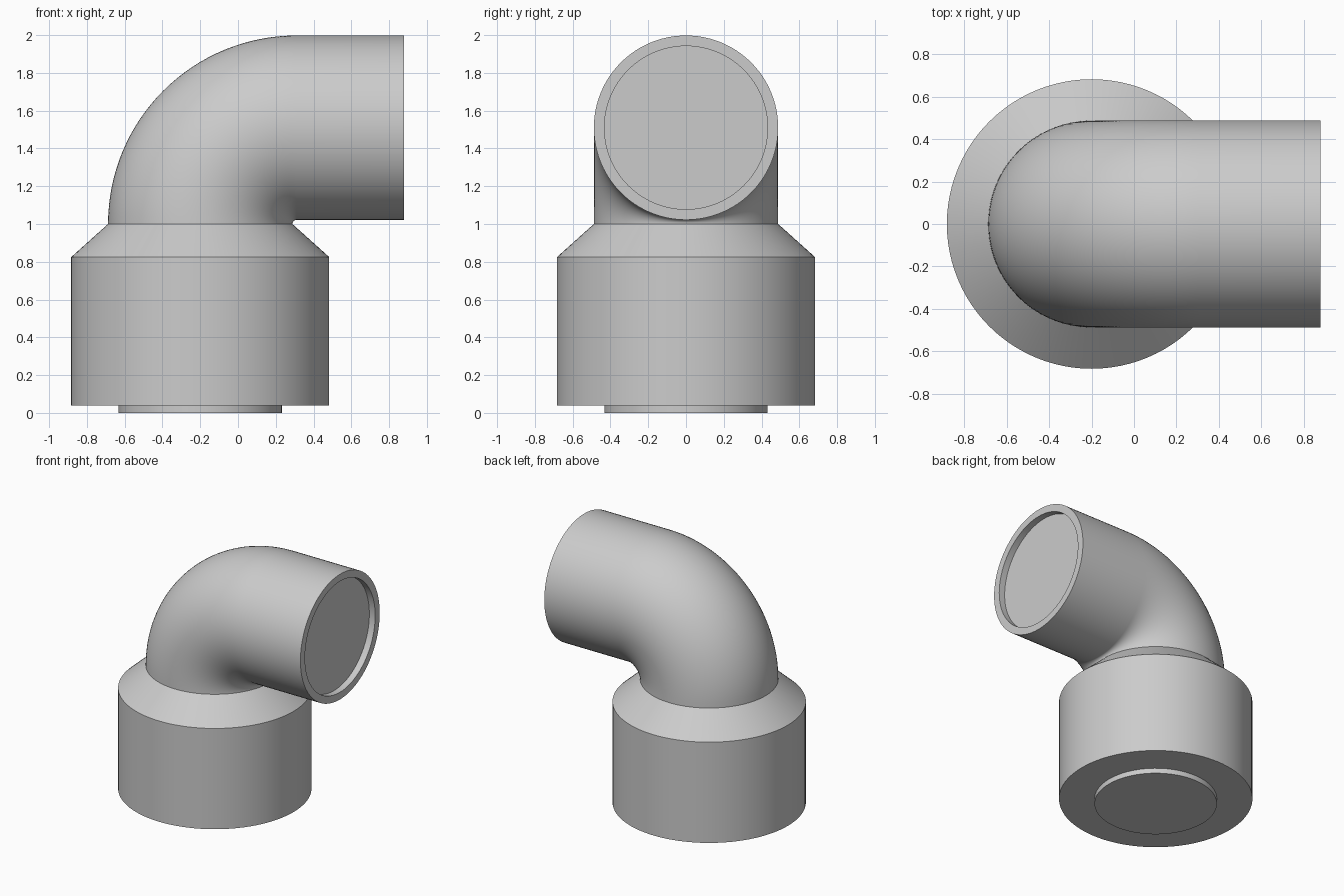
import bpy, bmesh, math
from mathutils import Vector

cube = bpy.data.objects.get("Cube")
if cube:
    bpy.data.objects.remove(cube, do_unlink=True)

SEGMENTS = 96
AXIS_X = -0.2        # vertical axis of the base
NECK_Z = 1.0         # where the bend begins
BEND = 0.51          # centreline radius of the bend
PIPE_R = 0.488
BORE_R = 0.432
PIPE_END = 0.88

grey = bpy.data.materials.new("plain_grey")
grey.use_nodes = True
colour = (0.6, 0.6, 0.6, 1)
grey.diffuse_color = colour
grey.node_tree.nodes["Principled BSDF"].inputs["Base Color"].default_value = colour


def sweep(name, stations, cap_start=False, cap_end=False):
    """Skin circles given as (centre x, centre z, tilt from vertical, radius)."""
    bm = bmesh.new()
    rings = []
    for x, z, tilt, radius in stations:
        across = Vector((math.cos(tilt), 0, -math.sin(tilt)))
        ring = []
        for i in range(SEGMENTS):
            a = math.tau * i / SEGMENTS
            p = Vector((x, 0, z)) + across * (radius * math.cos(a))
            p.y = radius * math.sin(a)
            ring.append(bm.verts.new(p))
        rings.append(ring)
    for low, high in zip(rings, rings[1:]):
        for i in range(SEGMENTS):
            j = (i + 1) % SEGMENTS
            bm.faces.new((low[i], low[j], high[j], high[i]))
    if cap_start:
        bm.faces.new(rings[0][::-1])
    if cap_end:
        bm.faces.new(rings[-1])
    mesh = bpy.data.meshes.new(name)
    bm.to_mesh(mesh)
    bm.free()
    mesh.materials.append(grey)
    obj = bpy.data.objects.new(name, mesh)
    bpy.context.collection.objects.link(obj)
    bpy.ops.object.select_all(action='DESELECT')
    obj.select_set(True)
    bpy.context.view_layer.objects.active = obj
    bpy.ops.object.shade_smooth_by_angle(angle=math.radians(30))
    return obj


# Socket base: protruding plug, wide collar and tapered shoulder
profile = [(BORE_R, 0), (BORE_R, 0.04), (0.683, 0.04), (0.683, 0.825), (PIPE_R, NECK_Z)]
sweep("socket_base", [(AXIS_X, z, 0, r) for r, z in profile], cap_start=True)

# Elbow: quarter bend, straight outlet, flat rim and shallow recessed end
STEPS = 32
bend = []
for k in range(STEPS + 1):
    t = math.pi / 2 * k / STEPS
    bend.append((AXIS_X + BEND * (1 - math.cos(t)), NECK_Z + BEND * math.sin(t), t, PIPE_R))
outlet_z = NECK_Z + BEND
outlet = [(PIPE_END, PIPE_R), (PIPE_END, BORE_R), (PIPE_END - 0.05, BORE_R)]
sweep("elbow_pipe", bend + [(x, outlet_z, math.pi / 2, r) for x, r in outlet], cap_end=True)
